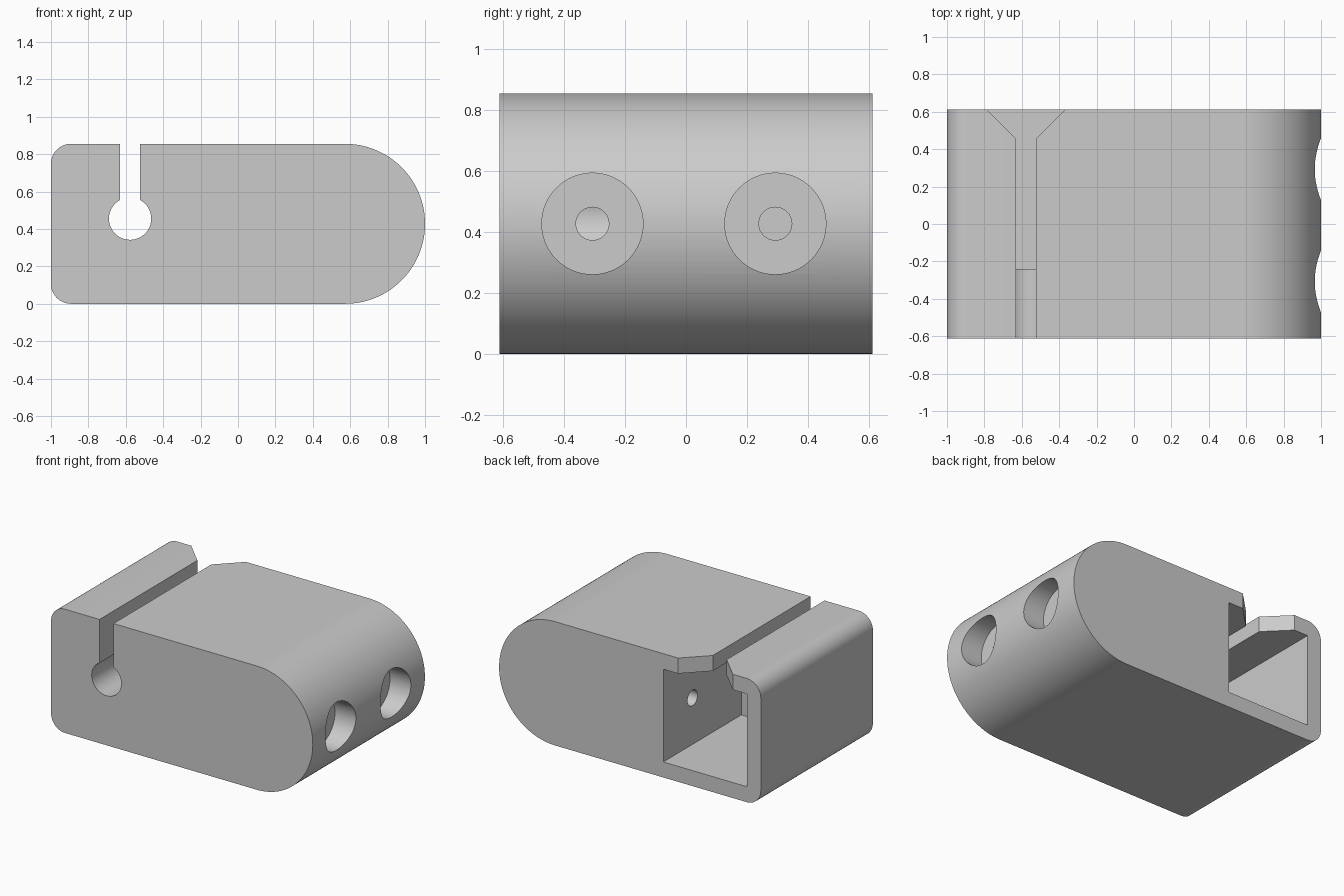
import bpy, bmesh
from math import pi, cos, sin, radians

cube = bpy.data.objects.get("Cube")
if cube:
    bpy.data.objects.remove(cube, do_unlink=True)

LENGTH, DEPTH, HEIGHT = 2.0, 1.224, 0.855
BACK = DEPTH / 2
MID = HEIGHT / 2
WALL = 0.107
SLOT_X, SLOT_HALF = -0.577, 0.053

grey = bpy.data.materials.new("plain grey")
grey.use_nodes = True
colour = (0.6, 0.6, 0.6, 1)
grey.diffuse_color = colour
grey.node_tree.nodes["Principled BSDF"].inputs["Base Color"].default_value = colour


def arc(cx, cy, r, start, end, steps):
    """Points along an arc, angles in degrees."""
    angles = [radians(start + (end - start) * i / steps) for i in range(steps + 1)]
    return [(cx + r * cos(a), cy + r * sin(a)) for a in angles]


def prism(name, outline, place, low, high):
    """Extrude a 2D outline from low to high; place maps (u, v, w) to x, y, z."""
    bm = bmesh.new()
    rings = [[bm.verts.new(place(u, v, w)) for u, v in outline] for w in (low, high)]
    n = len(outline)
    bm.faces.new(rings[0])
    bm.faces.new(rings[1])
    for i in range(n):
        j = (i + 1) % n
        bm.faces.new((rings[0][i], rings[0][j], rings[1][j], rings[1][i]))
    bmesh.ops.recalc_face_normals(bm, faces=bm.faces)
    mesh = bpy.data.meshes.new(name)
    bm.to_mesh(mesh)
    bm.free()
    mesh.materials.append(grey)
    obj = bpy.data.objects.new(name, mesh)
    bpy.context.collection.objects.link(obj)
    return obj


def along_x(u, v, w):
    return (w, u, v)


def along_y(u, v, w):
    return (u, w, v)


def along_z(u, v, w):
    return (u, v, w)


def box(u0, u1, v0, v1):
    return [(u0, v0), (u1, v0), (u1, v1), (u0, v1)]


def circle(cx, cy, r, steps=64):
    return arc(cx, cy, r, 0, 360, steps)[:-1]


# Body: fully rounded right end, small fillets on the left end
fillet = 0.107
profile = (arc(1 - MID, MID, MID, -90, 90, 64)
           + arc(-1 + fillet, HEIGHT - fillet, fillet, 90, 180, 16)
           + arc(-1 + fillet, fillet, fillet, 180, 270, 16))
body = prism("clip_body", profile, along_y, -BACK, BACK)

# Square pocket open at the back
pocket_wall = -0.255
cutters = [prism("pocket_cutter", box(-1 + WALL, pocket_wall, WALL, HEIGHT - WALL),
                 along_y, -0.24, BACK + 0.1)]

# Keyhole: round channel with a narrow slot up through the top
half_angle = 27.9
bore = arc(SLOT_X, 0.455, 0.113, 90 + half_angle, 450 - half_angle, 64)
keyhole = bore + [(SLOT_X + SLOT_HALF, HEIGHT + 0.1), (SLOT_X - SLOT_HALF, HEIGHT + 0.1)]
cutters.append(prism("keyhole_cutter", keyhole, along_y, -BACK - 0.1, -0.2))
cutters.append(prism("slot_cutter", box(SLOT_X - SLOT_HALF, SLOT_X + SLOT_HALF, -0.22, BACK + 0.1),
                     along_z, MID, HEIGHT + 0.1))

# Flared slot mouth at the back
flare = [(SLOT_X - SLOT_HALF, 0.456), (SLOT_X + SLOT_HALF, 0.456),
         (SLOT_X + 0.309, BACK + 0.1), (SLOT_X - 0.309, BACK + 0.1)]
cutters.append(prism("flare_cutter", flare, along_z, MID, HEIGHT + 0.1))

# Two counterbored holes in the rounded end
for label, y, end in (("front", -0.307, SLOT_X), ("back", 0.293, pocket_wall - 0.1)):
    cutters.append(prism(label + "_recess_cutter", circle(y, MID, 0.166), along_x, 0.84, 1.1))
    cutters.append(prism(label + "_hole_cutter", circle(y, MID, 0.054, 48), along_x, end, 0.9))

# Apply the cuts one after another
bpy.context.view_layer.objects.active = body
for cutter in cutters:
    cutter.hide_render = True
    cut = body.modifiers.new("cut", "BOOLEAN")
    cut.operation = "DIFFERENCE"
    cut.solver = "EXACT"
    cut.object = cutter
    bpy.ops.object.modifier_apply(modifier=cut.name)
    bpy.data.objects.remove(cutter, do_unlink=True)

# Smooth the curved walls, keep edges sharp
bpy.ops.object.select_all(action="DESELECT")
body.select_set(True)
bpy.ops.object.shade_smooth_by_angle(angle=radians(25))
